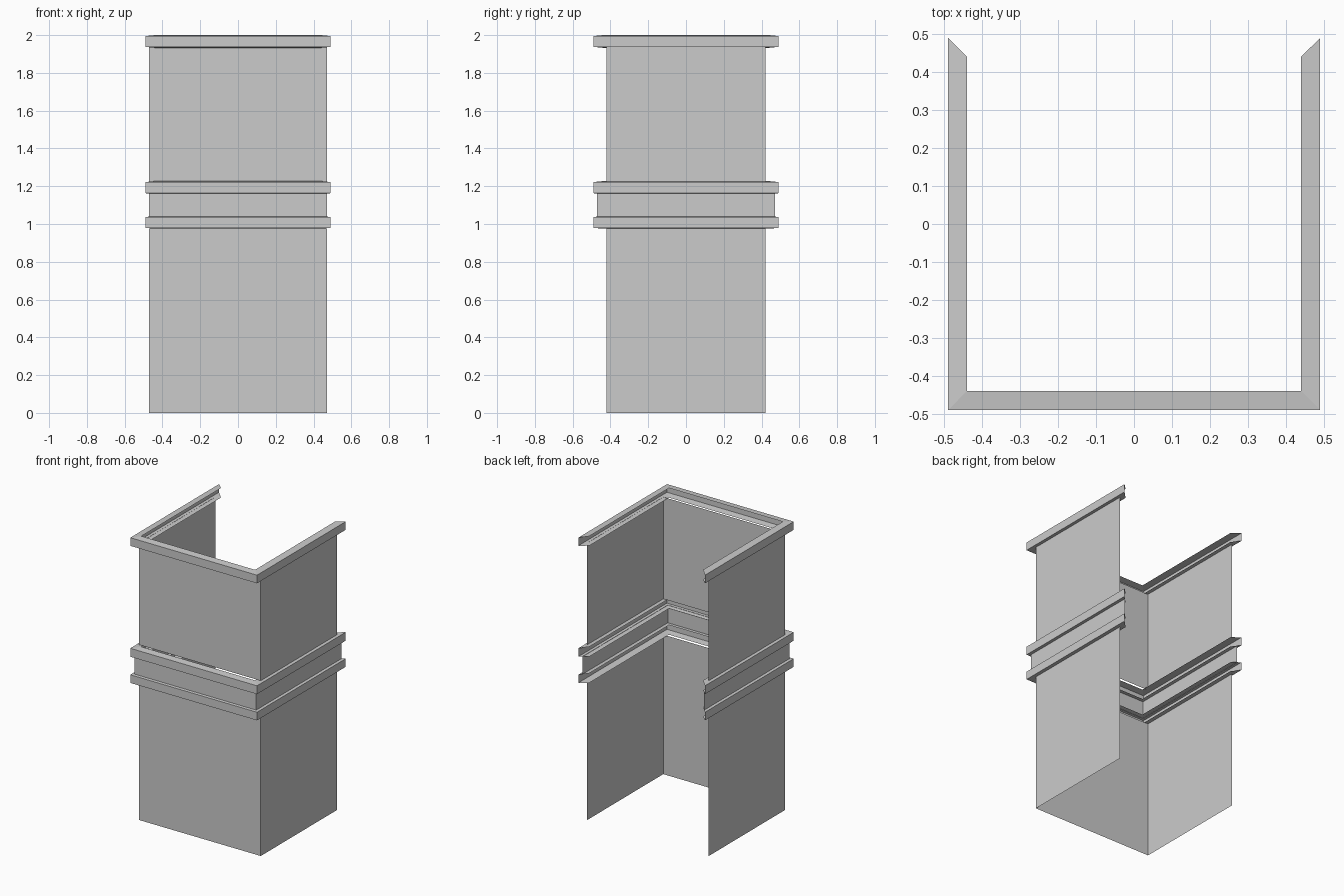
import bpy
import bmesh

if "Cube" in bpy.data.objects:
    bpy.data.objects.remove(bpy.data.objects["Cube"], do_unlink=True)

grey = bpy.data.materials.new("plain grey")
grey.use_nodes = True
colour = (0.6, 0.6, 0.6, 1)
grey.diffuse_color = colour
grey.node_tree.nodes["Principled BSDF"].inputs["Base Color"].default_value = colour


def u_sweep(name, profile):
    """Sweep a (half width, half depth, z) profile round three sides, open at the back."""
    bm = bmesh.new()
    rows = [[bm.verts.new((sx * hx, sy * hy, z))
             for sx, sy in ((-1, 1), (-1, -1), (1, -1), (1, 1))]
            for hx, hy, z in profile]
    for low, high in zip(rows, rows[1:]):
        for i in range(3):
            bm.faces.new((low[i], low[i + 1], high[i + 1], high[i]))
    mesh = bpy.data.meshes.new(name)
    bm.to_mesh(mesh)
    bm.free()
    mesh.materials.append(grey)
    obj = bpy.data.objects.new(name, mesh)
    bpy.context.collection.objects.link(obj)
    return obj


def wall(name, hx, hy, bottom, top):
    u_sweep(name, [(hx, hy, bottom), (hx, hy, top)])


def channel(name, bottom, top):
    """Inward-opening moulding whose flanges flare slightly towards the inside."""
    inner, outer, flare = 0.44, 0.49, 0.005
    u_sweep(name, [(inner, inner, bottom - flare), (outer, outer, bottom),
                   (outer, outer, top), (inner, inner, top + flare)])


# Thin wall panels and the recessed strip between the mouldings
wall("lower_wall", 0.47, 0.42, 0, 0.975)
wall("middle_strip", 0.47, 0.47, 1.037, 1.163)
wall("upper_wall", 0.47, 0.42, 1.225, 1.937)

# Mouldings
channel("lower_moulding", 0.98, 1.037)
channel("upper_moulding", 1.163, 1.222)
channel("top_rim", 1.938, 1.995)
